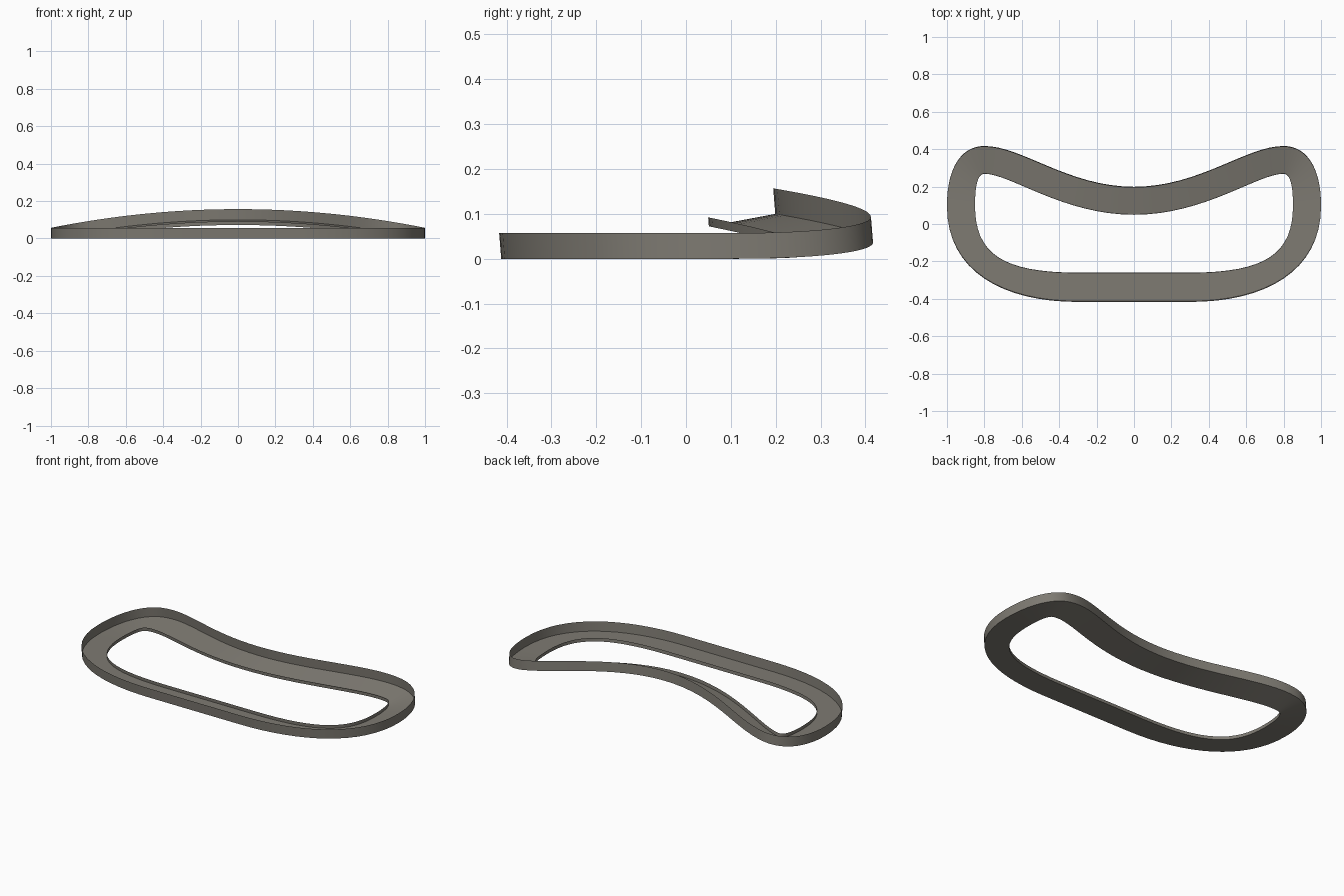
import bpy

if "Cube" in bpy.data.objects:
    bpy.data.objects.remove(bpy.data.objects["Cube"])

SEG = 16      # samples per curve span
LEAN = 0.08   # slight lean of the rims toward the front

mat = bpy.data.materials.new("warm grey")
mat.diffuse_color = (0.21, 0.197, 0.17, 1)
mat.use_nodes = True
mat.node_tree.nodes["Principled BSDF"].inputs["Base Color"].default_value = mat.diffuse_color

# Right-half outlines as cubic spans, front middle -> right side -> back middle
OUTER = [((0, -.412), (.1, -.412), (.2, -.412), (.3, -.412)),
         ((.3, -.412), (.7, -.412), (1, -.25), (1, .1)),
         ((1, .1), (1, .29), (.93, .417), (.8, .417)),
         ((.8, .417), (.6, .417), (.35, .199), (0, .199))]
INNER = [((0, -.26), (.1, -.26), (.2, -.26), (.3, -.26)),
         ((.3, -.26), (.71, -.26), (.85, -.155), (.85, .1)),
         ((.85, .1), (.85, .19), (.84, .27), (.8, .27)),
         ((.8, .27), (.66, .27), (.38, .051), (0, .051))]


def bezier(p, t):
    w = ((1 - t) ** 3, 3 * t * (1 - t) ** 2, 3 * t * t * (1 - t), t ** 3)
    return [sum(w[i] * p[i][k] for i in range(4)) for k in (0, 1)]


def ring(spans, half_width, height):
    """Closed mirrored loop; the back half arches upward."""
    half = []
    for s, span in enumerate(spans):
        for i in range(SEG):
            x, y = bezier(span, i / SEG)
            z = 0.1 * (half_width ** 2 - x * x) if s >= 2 else 0.0
            half.append((x, y, max(z, 0)))
    half.append((0, spans[-1][3][1], 0.1 * half_width ** 2))
    loop = half + [(-x, y, z) for x, y, z in half[-2:0:-1]]
    return [(x, y - LEAN * height, z + height) for x, y, z in loop]


def band(name, a, b):
    """Thin strip between two matching loops."""
    n = len(a)
    faces = [(i, (i + 1) % n, n + (i + 1) % n, n + i) for i in range(n)]
    me = bpy.data.meshes.new(name)
    me.from_pydata(a + b, [], faces)
    me.materials.append(mat)
    for p in me.polygons:
        p.use_smooth = True
    ob = bpy.data.objects.new(name, me)
    bpy.context.collection.objects.link(ob)


outer_low, outer_top = ring(OUTER, 1, 0), ring(OUTER, 1, .057)
inner_low, inner_top = ring(INNER, .85, 0), ring(INNER, .85, .02)

band("outer_wall", outer_low, outer_top)
band("floor_flange", outer_low, inner_low)
band("inner_lip", inner_low, inner_top)
